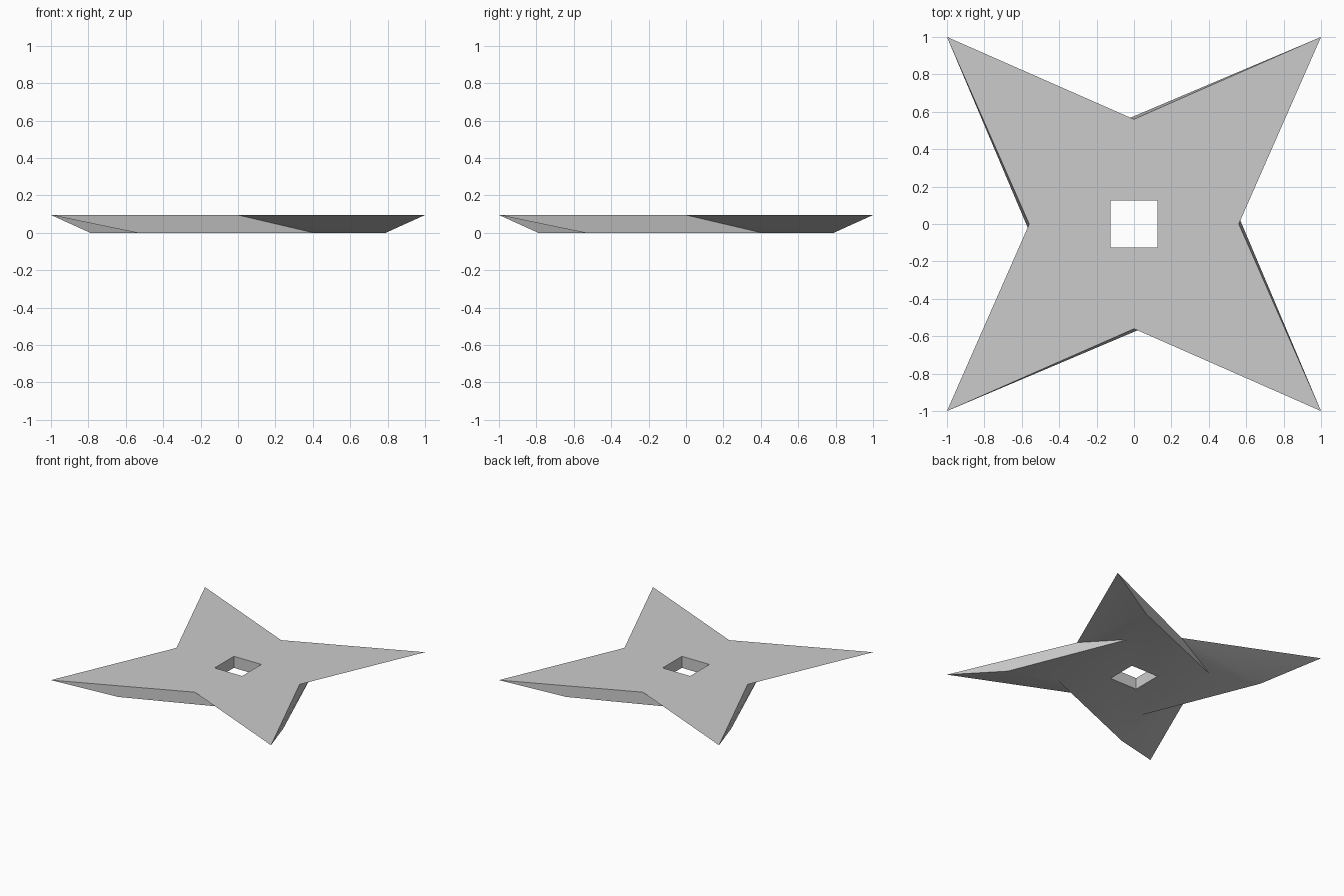
import bpy
import bmesh
import math
from mathutils import Matrix, Vector

default = bpy.data.objects.get("Cube")
if default:
    bpy.data.objects.remove(default, do_unlink=True)

THICK = 0.095
HOLE = 0.125

steel = bpy.data.materials.new("grey steel")
steel.use_nodes = True
colour = (0.6, 0.6, 0.6, 1.0)
steel.diffuse_color = colour
steel.node_tree.nodes["Principled BSDF"].inputs["Base Color"].default_value = colour

bm = bmesh.new()


def ring(x, y, z):
    """Four vertices, one per arm, turned by quarter turns."""
    return [bm.verts.new(Matrix.Rotation(k * math.pi / 2, 3, 'Z') @ Vector((x, y, z)))
            for k in range(4)]


# Upper outline: pointed tips and the notches between them
tip = ring(1, -1, THICK)
notch = ring(0.56, 0, THICK)
# Lower outline: blunt arm ends and inner corners
end = ring(0.79, -0.54, 0)
inner = ring(0.405, -0.405, 0)
# Square centre hole
hole_top = ring(HOLE, -HOLE, THICK)
hole_low = ring(HOLE, -HOLE, 0)

for k in range(4):
    n, p = (k + 1) % 4, k - 1
    faces = [
        (hole_top[k], notch[p], tip[k], notch[k]),                # arm top
        (hole_top[k], notch[k], hole_top[n]),                     # top between arms
        (hole_low[k], inner[k], end[k], inner[n], hole_low[n]),   # underside
        (tip[k], end[k], inner[n], notch[k]),                     # upright wall
        (notch[p], inner[k], end[k], tip[k]),                     # undercut blade bevel
        (hole_top[k], hole_top[n], hole_low[n], hole_low[k]),     # hole wall
    ]
    for f in faces:
        bm.faces.new(f)

bmesh.ops.recalc_face_normals(bm, faces=bm.faces)
mesh = bpy.data.meshes.new("throwing_star")
bm.to_mesh(mesh)
bm.free()
mesh.materials.append(steel)

star = bpy.data.objects.new("throwing_star", mesh)
bpy.context.collection.objects.link(star)
bpy.ops.object.select_all(action='DESELECT')
star.select_set(True)
bpy.context.view_layer.objects.active = star
bpy.ops.object.shade_smooth_by_angle(angle=math.radians(30))
